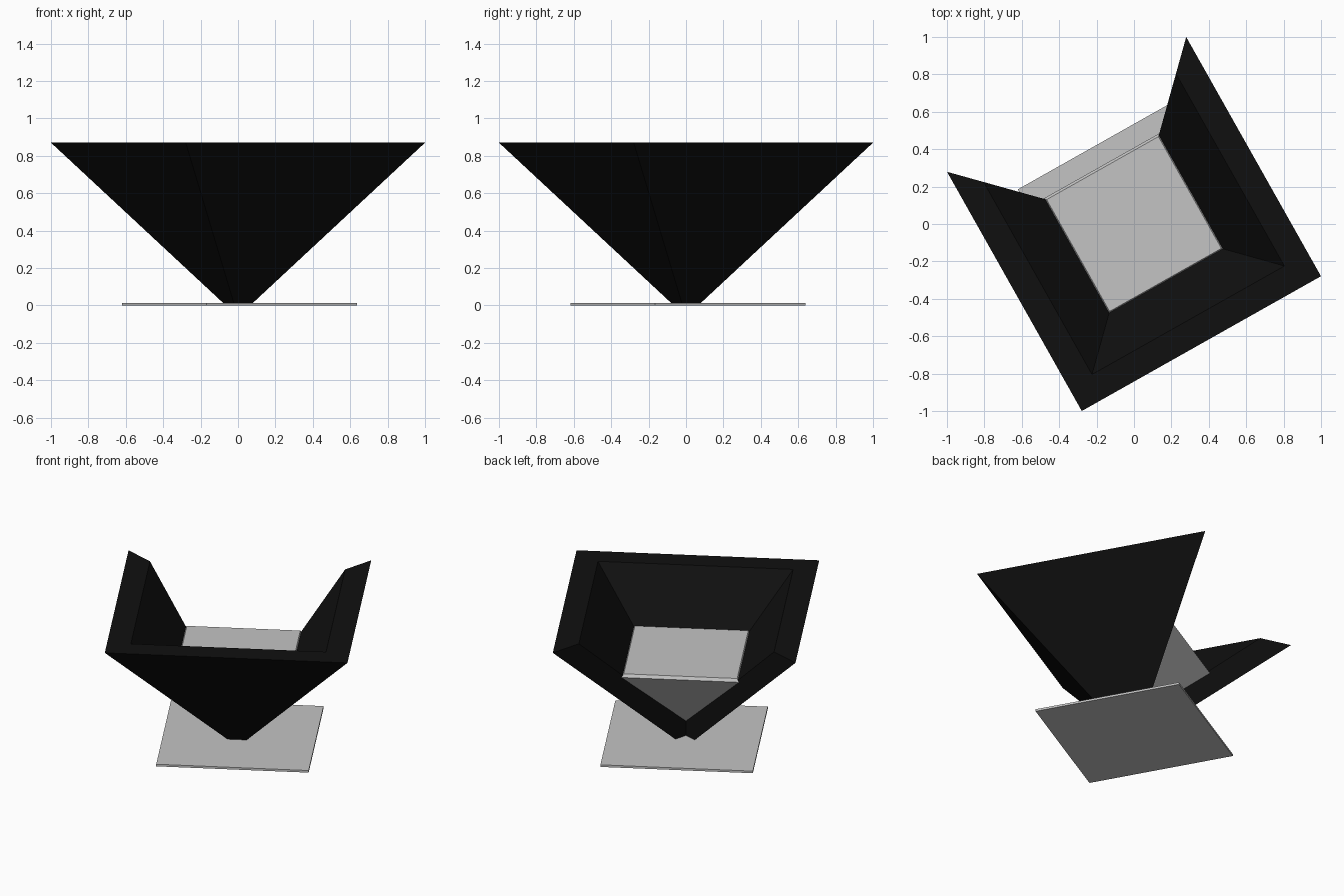
import bpy, bmesh, math

if "Cube" in bpy.data.objects:
    bpy.data.objects.remove(bpy.data.objects["Cube"])

ANG = math.radians(-15.6)  # direction of the first corner of the turned square


def material(name, rgb):
    m = bpy.data.materials.new(name)
    m.diffuse_color = (*rgb, 1.0)
    m.use_nodes = True
    m.node_tree.nodes["Principled BSDF"].inputs["Base Color"].default_value = m.diffuse_color
    return m


BLACK = material("black shell", (0.005, 0.005, 0.005))
GREY = material("light grey", (0.55, 0.55, 0.55))


def square_loft(name, profile, corners, mat, offset=(0, 0), closed_profile=False):
    """Sweep an (r, z) profile through quarter turns; r is the corner radius."""
    bm = bmesh.new()
    axis = {}
    rings = []
    for k in corners:
        a = ANG + k * math.pi / 2
        ring = []
        for r, z in profile:
            if r == 0:
                if z not in axis:
                    axis[z] = bm.verts.new((offset[0], offset[1], z))
                ring.append(axis[z])
            else:
                ring.append(bm.verts.new((offset[0] + r * math.cos(a),
                                          offset[1] + r * math.sin(a), z)))
        rings.append(ring)
    n = len(profile)
    pairs = list(zip(rings, rings[1:]))
    if not closed_profile:
        pairs.append((rings[-1], rings[0]))
    for a, b in pairs:
        for i in range(n if closed_profile else n - 1):
            j = (i + 1) % n
            vs = list(dict.fromkeys((a[i], b[i], b[j], a[j])))
            if len(vs) > 2:
                bm.faces.new(vs)
    if closed_profile:  # cut ends of the open shell
        bm.faces.new(rings[0])
        bm.faces.new(rings[-1][::-1])
    bmesh.ops.recalc_face_normals(bm, faces=bm.faces)
    me = bpy.data.meshes.new(name)
    bm.to_mesh(me)
    bm.free()
    me.materials.append(mat)
    ob = bpy.data.objects.new(name, me)
    bpy.context.collection.objects.link(ob)
    return ob


# Flat square foot plate
square_loft("base_plate", [(0, 0), (0.652, 0), (0.652, 0.014), (0, 0.014)],
            range(4), GREY, offset=(0.007, 0.01))

# Three-sided thick shell, open at the back
square_loft("back_and_arms_shell",
            [(0, 0.013), (0.082, 0.013), (1.038, 0.87), (0.835, 0.87), (0, 0.11)],
            (-2, -1, 0, 1), BLACK, closed_profile=True)

# Seat cushion: inverted pyramid with a chamfered top edge
square_loft("seat", [(0, 0.11), (0.503, 0.548), (0.485, 0.567), (0, 0.567)],
            range(4), GREY)
